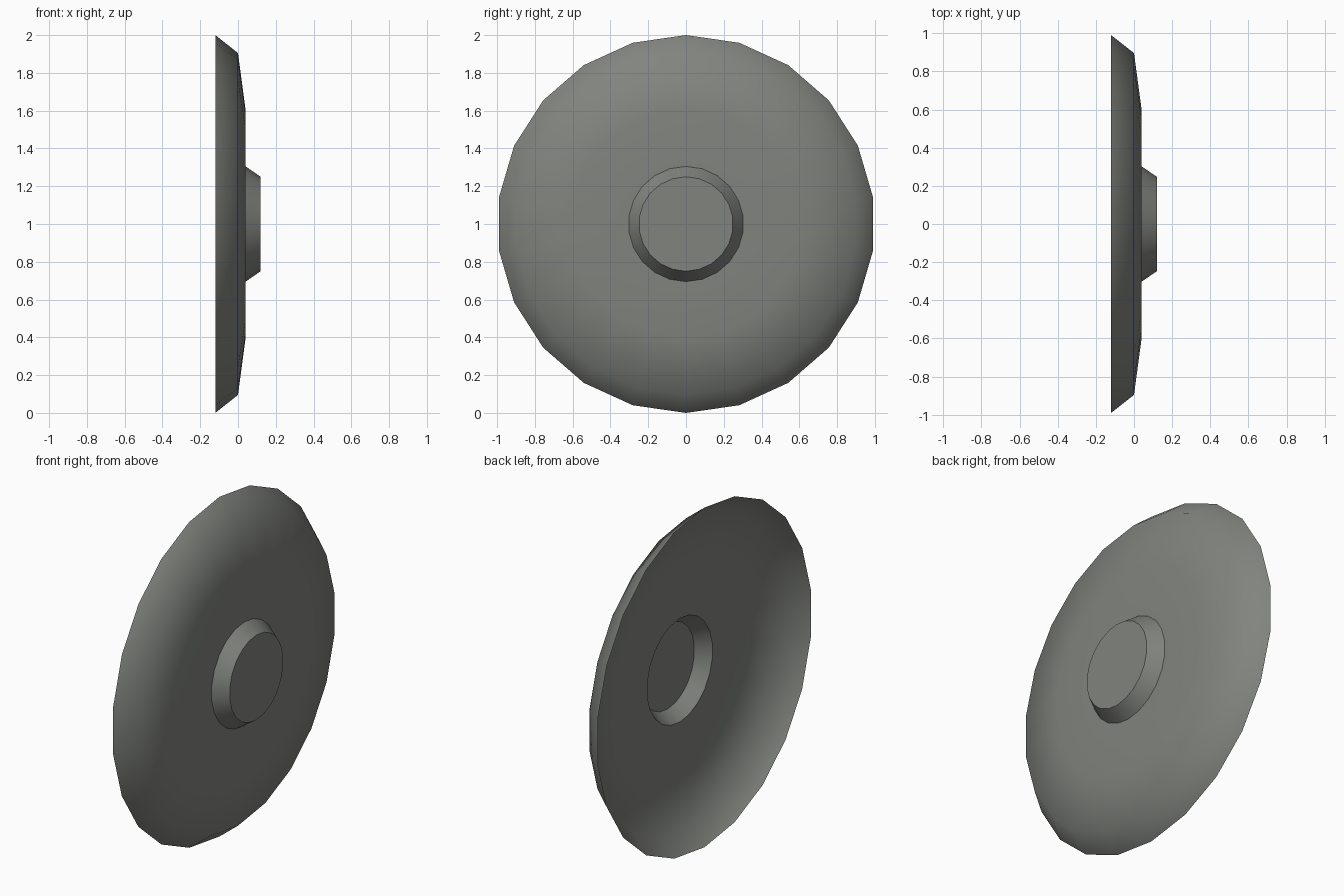
import bpy, bmesh, math

if "Cube" in bpy.data.objects:
    bpy.data.objects.remove(bpy.data.objects["Cube"])

SIDES = 22
# half profile from the rim to the hub: (x, radius)
PROFILE = [(-0.12, 1.0), (0.0, 0.905), (0.04, 0.605), (0.04, 0.305), (0.12, 0.25)]

grey = bpy.data.materials.new("warm grey")
grey.diffuse_color = (0.22, 0.23, 0.21, 1)
grey.use_nodes = True
grey.node_tree.nodes["Principled BSDF"].inputs["Base Color"].default_value = grey.diffuse_color

# thin dished shell, open at the back, with a raised hollow hub
bm = bmesh.new()
rings = []
for x, r in PROFILE:
    angles = [2 * math.pi * i / SIDES for i in range(SIDES)]
    rings.append([bm.verts.new((x, r * math.sin(a), 1 + r * math.cos(a))) for a in angles])
for outer, inner in zip(rings, rings[1:]):
    for i in range(SIDES):
        j = (i + 1) % SIDES
        bm.faces.new((outer[i], inner[i], inner[j], outer[j]))
bm.faces.new(rings[-1])  # hub cap

# make every face point towards +x
for f in bm.faces:
    f.normal_update()
    if f.normal.x < 0:
        f.normal_flip()

mesh = bpy.data.meshes.new("dished_disc")
bm.to_mesh(mesh)
bm.free()
mesh.materials.append(grey)
disc = bpy.data.objects.new("dished_disc", mesh)
bpy.context.collection.objects.link(disc)

# smooth dish, crisp hub edges
bpy.context.view_layer.objects.active = disc
disc.select_set(True)
bpy.ops.object.shade_smooth_by_angle(angle=math.radians(50))
